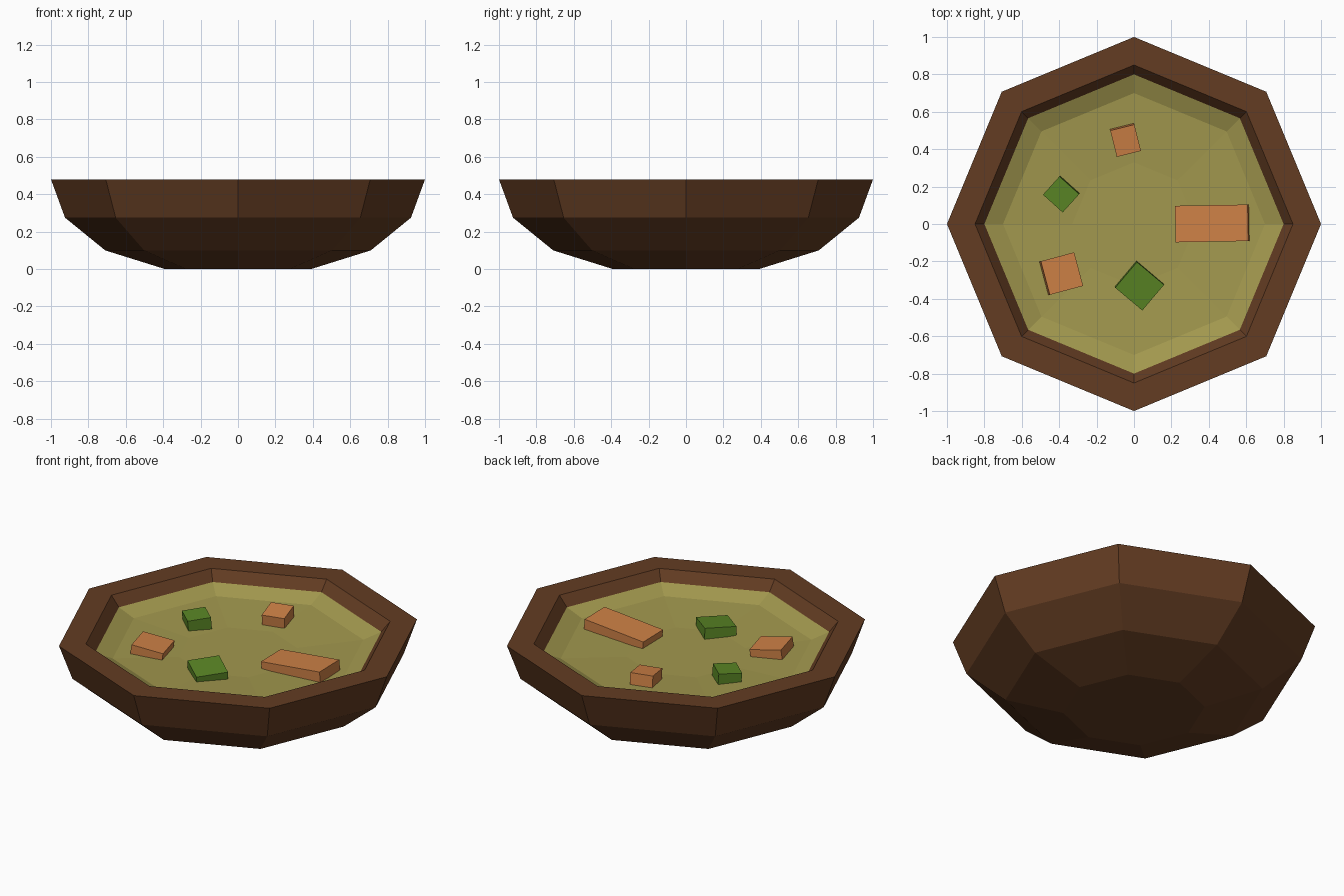
import bpy, bmesh, math

if "Cube" in bpy.data.objects:
    bpy.data.objects.remove(bpy.data.objects["Cube"])


def material(name, rgb, alpha=1.0):
    m = bpy.data.materials.new(name)
    lin = [(c / 255 / 12.92) if c < 10 else ((c / 255 + 0.055) / 1.055) ** 2.4 for c in rgb]
    m.diffuse_color = (*lin, alpha)
    m.use_nodes = True
    m.node_tree.nodes["Principled BSDF"].inputs["Base Color"].default_value = m.diffuse_color
    return m


def finish(name, bm, mat):
    bm.normal_update()
    me = bpy.data.meshes.new(name)
    bm.to_mesh(me)
    bm.free()
    me.materials.append(mat)
    ob = bpy.data.objects.new(name, me)
    bpy.context.collection.objects.link(ob)
    return ob


def lathe(name, profile, mat, cap_start, cap_end, sides=8):
    # stacked octagon rings, profile listed from the outside bottom up and in
    bm = bmesh.new()
    rings = [[bm.verts.new((r * math.cos(2 * math.pi * i / sides),
                            r * math.sin(2 * math.pi * i / sides), z))
              for i in range(sides)] for r, z in profile]
    for a, b in zip(rings, rings[1:]):
        for i in range(sides):
            j = (i + 1) % sides
            bm.faces.new((a[i], a[j], b[j], b[i]))
    if cap_start:
        bm.faces.new(rings[0][::-1])
    if cap_end:
        bm.faces.new(rings[-1])
    return finish(name, bm, mat)


def chunk(name, top_centre, size, spin, tilt, mat):
    # floating box with its origin in the middle of the top face
    bm = bmesh.new()
    bmesh.ops.create_cube(bm, size=1)
    for v in bm.verts:
        v.co.x *= size[0]
        v.co.y *= size[1]
        v.co.z = (v.co.z - 0.5) * 0.085
    ob = finish(name, bm, mat)
    ob.location = top_centre
    ob.rotation_euler = (math.radians(tilt[0]), math.radians(tilt[1]), math.radians(spin))
    return ob


wood = material("wood", (99, 60, 34))
broth = material("broth", (162, 152, 78), 0.8)
orange = material("orange_vegetable", (206, 129, 70))
green = material("green_vegetable", (90, 134, 37))

# Bowl: outer wall, rim and inner wall
lathe("bowl", [(0.39, 0), (0.71, 0.10), (0.925, 0.275), (1.0, 0.48),
               (0.85, 0.48), (0.80, 0.42), (0.70, 0.30), (0.33, 0.14)], wood, True, True)

# Soup surface
lathe("soup", [(0.80, 0.42), (0.70, 0.38), (0.33, 0.36)], broth, False, True)

# Vegetable chunks
chunk("large_carrot", (0.415, 0.003, 0.42), (0.39, 0.195), 1, (0, -5.5), orange)
chunk("back_carrot", (-0.045, 0.445, 0.433), (0.133, 0.146), 14, (6, 0), orange)
chunk("left_carrot", (-0.385, -0.265, 0.418), (0.186, 0.186), 15, (0, 8), orange)
chunk("front_herb", (0.03, -0.333, 0.411), (0.19, 0.18), -40, (3, 5), green)
chunk("left_herb", (-0.39, 0.158, 0.428), (0.142, 0.132), -42, (4, 0), green)
